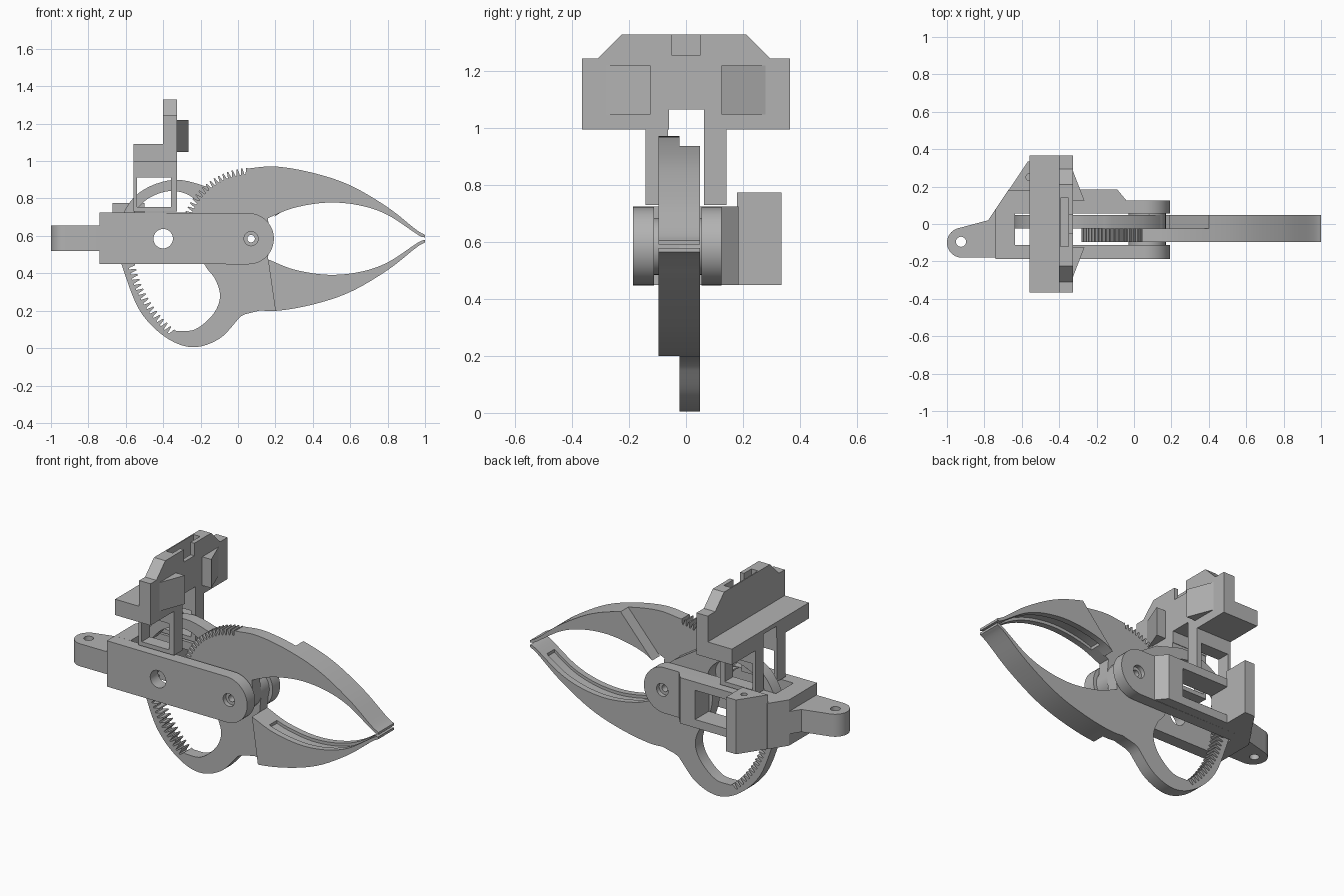
import bpy, bmesh, math
from mathutils import Vector

if "Cube" in bpy.data.objects:
    bpy.data.objects.remove(bpy.data.objects["Cube"])

grey = bpy.data.materials.new("plain grey")
grey.use_nodes = True
colour = (0.45, 0.45, 0.45, 1)
grey.diffuse_color = colour
grey.node_tree.nodes["Principled BSDF"].inputs["Base Color"].default_value = colour

MID = 0.585          # height of both pivots
PIVOT = (0.07, MID)  # jaw pivot in x, z


def prism(name, pts, lo, hi, axis="y"):
    """Extrude a flat outline from lo to hi along the given axis."""
    place = {"x": lambda a, b, c: (c, a, b),
             "y": lambda a, b, c: (a, c, b),
             "z": lambda a, b, c: (a, b, c)}[axis]
    bm = bmesh.new()
    face = bm.faces.new([bm.verts.new(place(a, b, lo)) for a, b in pts])
    ext = bmesh.ops.extrude_face_region(bm, geom=[face])
    verts = [v for v in ext["geom"] if isinstance(v, bmesh.types.BMVert)]
    shift = Vector(place(0, 0, hi - lo))
    bmesh.ops.translate(bm, verts=verts, vec=shift)
    bmesh.ops.recalc_face_normals(bm, faces=bm.faces)
    mesh = bpy.data.meshes.new(name)
    bm.to_mesh(mesh)
    bm.free()
    mesh.materials.append(grey)
    obj = bpy.data.objects.new(name, mesh)
    bpy.context.collection.objects.link(obj)
    return obj


def rect(a0, a1, b0, b1):
    return [(a0, b0), (a1, b0), (a1, b1), (a0, b1)]


def arc(c, r, start, end, n=24):
    """Points on an arc, angles in degrees."""
    angles = [math.radians(start + (end - start) * i / n) for i in range(n + 1)]
    return [(c[0] + r * math.cos(t), c[1] + r * math.sin(t)) for t in angles]


def circle(c, r):
    return arc(c, r, 0, 360, 32)[:-1]


def teeth(c, low, high, start, end, count):
    """Trapezoid gear teeth along an arc."""
    pts = []
    step = math.radians(end - start) / count
    for i in range(count):
        for part, r in ((0, low), (0.25, low), (0.5, high), (0.75, high)):
            t = math.radians(start) + step * (i + part)
            pts.append((c[0] + r * math.cos(t), c[1] + r * math.sin(t)))
    return pts


def smooth(pts, n=6):
    """Smooth open curve through the points."""
    p = [Vector(q) for q in pts]
    p = [2 * p[0] - p[1]] + p + [2 * p[-1] - p[-2]]
    out = []
    for a, b, c, d in zip(p, p[1:], p[2:], p[3:]):
        for i in range(n):
            t = i / n
            out.append(tuple(0.5 * (2 * b + (c - a) * t + (2 * a - 5 * b + 4 * c - d) * t * t
                                    + (3 * b - a - 3 * c + d) * t ** 3)))
    return out + [tuple(pts[-1])]


def cut(obj, cutter):
    """Subtract the cutter for good and remove it."""
    cutter.hide_render = True
    mod = obj.modifiers.new("cut", "BOOLEAN")
    mod.operation, mod.solver, mod.object = "DIFFERENCE", "EXACT", cutter
    graph = bpy.context.evaluated_depsgraph_get()
    mesh = bpy.data.meshes.new_from_object(obj.evaluated_get(graph))
    obj.modifiers.clear()
    obj.data = mesh
    bpy.data.objects.remove(cutter)


# --- Frame: two side plates with round noses, end block and tongue ---
def side_outline(left):
    return [(left, 0.45), *arc((0.055, MID), 0.137, -90, 90), (left, 0.725)]


front_plate = prism("front_plate", side_outline(-0.74), -0.187, -0.112)
back_plate = prism("back_plate", side_outline(-0.65), 0.055, 0.125)
thick_back = prism("back_thickening", [(-0.645, 0.125), (-0.04, 0.125), (-0.09, 0.185), (-0.645, 0.185)],
                   0.45, 0.725, "z")
for part in (back_plate, thick_back):
    cut(part, prism("window_cutter", rect(-0.5, -0.19, 0.5, 0.675), -0.05, 0.3))
cut(front_plate, prism("axle_cutter", circle((-0.4, MID), 0.052), -0.3, 0.3))

end_block = prism("end_block", [(-0.74, -0.112), (-0.635, -0.112), (-0.635, 0.185), (-0.67, 0.185),
                                (-0.74, 0.08)], 0.45, 0.725, "z")
side_block = prism("side_block", [(-0.67, 0.18), (-0.5, 0.18), (-0.5, 0.335), (-0.567, 0.335)],
                   0.45, 0.775, "z")
cut(side_block, prism("screw_cutter", circle((-0.56, 0.25), 0.018), 0.6, 0.9, "z"))
tongue = prism("tongue", [(-0.74, 0.08), (-0.78, 0.02), *arc((-0.92, -0.1), 0.08, 100, 270),
                          (-0.74, -0.18)], 0.52, 0.655, "z")
cut(tongue, prism("pin_cutter", circle((-0.925, -0.095), 0.027), 0.3, 0.9, "z"))

# --- Jaw pivot drum with a bore and countersinks ---
drum = prism("pivot_drum", circle(PIVOT, 0.1), -0.112, 0.055)
for part in (front_plate, drum, back_plate):
    cut(part, prism("bore_cutter", circle(PIVOT, 0.02), -0.3, 0.3))
for part, lo, hi in ((front_plate, -0.3, -0.16), (back_plate, 0.1, 0.3)):
    cut(part, prism("sink_cutter", circle(PIVOT, 0.038), lo, hi))

# --- Jaws: the blades mirror each other above and below the pivot height ---
OUTER = smooth([(0.05, 0.375), (0.2, 0.386), (0.4, 0.352), (0.6, 0.285), (0.8, 0.168), (0.95, 0.05), (1, 0.02)])
INNER = smooth([(1, 0.006), (0.96, 0.022), (0.8, 0.127), (0.65, 0.178), (0.48, 0.193), (0.3, 0.165), (0.16, 0.11)])
NEAR, SPLIT, FAR = -0.097, -0.023, 0.049


def blade(sign, start):
    pts = [p for p in OUTER if p[0] > start] + INNER
    return [(x, MID + sign * h) for x, h in pts]


def groove(obj, sign):
    inner = [p for p in INNER if 0.25 < p[0] < 0.94]
    pts = [(x, MID + sign * (h - 0.03)) for x, h in inner]
    pts += [(x, MID + sign * (h + 0.018)) for x, h in reversed(inner)]
    cut(obj, prism("groove_cutter", pts, -0.06, 0.012))


# upper jaw: toothed sector on the near layer, blade on both layers
sector = teeth(PIVOT, 0.345, 0.378, 160, 92, 17)
upper_near = prism("upper_jaw_gear", sector + blade(1, 0.04)
                   + [(0.17, MID), *arc(PIVOT, 0.1, 0, -180, 16)], NEAR, SPLIT)
upper_far_pts = [(x, z) for x, z in blade(1, 0.37) if x > 0.22]
upper_far = prism("upper_jaw_back", upper_far_pts + [(0.19, 0.7)], SPLIT, FAR)

# lower jaw: ring with internal teeth on the far layer, blade on both layers
ring_left = smooth([(-0.12, 0.85), (-0.337, 0.9), (-0.53, 0.83), (-0.63, 0.68), (-0.637, 0.52),
                    (-0.61, 0.41), (-0.524, 0.198), (-0.39, 0.06), (-0.245, 0.005), (-0.1, 0.05),
                    (0.015, 0.17)])
lower_far = prism("lower_jaw_ring", ring_left + [(0.04, 0.182)] + blade(-1, 0.1)
                  + [(0.17, MID), (0.14, 0.66), (0.05, 0.74)], SPLIT, FAR)
hole = teeth(PIVOT, 0.672, 0.636, 171, 231, 24)
hole += smooth([(-0.33, 0.092), (-0.23, 0.1), (-0.134, 0.18), (-0.096, 0.275), (-0.123, 0.37),
                (-0.18, 0.45), (-0.21, MID), (-0.18, 0.72), (-0.25, 0.81), (-0.36, 0.84),
                (-0.48, 0.8), (-0.57, 0.71)])
cut(lower_far, prism("ring_cutter", hole, -0.2, 0.2))
lower_near = prism("lower_jaw_front", blade(-1, 0.19), NEAR, SPLIT)

for part, sign in ((upper_near, 1), (upper_far, 1), (lower_far, -1), (lower_near, -1)):
    groove(part, sign)
    cut(part, prism("bore_cutter", circle(PIVOT, 0.02), -0.3, 0.3))

# --- Upper mount: ledge, upright board, windowed legs and wedge wings ---
ledge = prism("mount_ledge", rect(-0.365, 0.365, 0.995, 1.09), -0.56, -0.4, "x")
board = prism("mount_board", [(-0.365, 0.995), (0.365, 0.995), (0.365, 1.245), (0.295, 1.245), (0.21, 1.33),
                              (-0.225, 1.33), (-0.31, 1.245), (-0.365, 1.245)], -0.4, -0.325, "x")
for part in (ledge, board):
    cut(part, prism("gap_cutter", rect(-0.06, 0.063, 0.9, 1.065), -0.7, -0.2, "x"))
cut(board, prism("pocket_cutter", rect(-0.393, -0.35, -0.12, 0.14), 1.2, 1.4, "z"))
cut(board, prism("notch_cutter", rect(-0.05, 0.05, 1.255, 1.4), -0.37, -0.2, "x"))

for side, name in ((-1, "front"), (1, "back")):
    a, b = sorted((side * 0.063, side * 0.142))
    leg = prism(name + "_leg", rect(-0.56, -0.325, 0.73, 0.995), a, b)
    cut(leg, prism("leg_cutter", rect(-0.54, -0.357, 0.755, 0.912), -0.3, 0.3))
    prism(name + "_wing", [(-0.325, side * 0.125), (-0.265, side * 0.125), (-0.325, side * 0.28)],
          1.048, 1.22, "z")

# --- Smooth the round surfaces, keep the edges sharp ---
for obj in bpy.context.collection.objects:
    if obj.type == "MESH" and obj.data.materials and obj.data.materials[0] == grey:
        obj.select_set(True)
        bpy.context.view_layer.objects.active = obj
bpy.ops.object.shade_smooth_by_angle(angle=math.radians(30))
